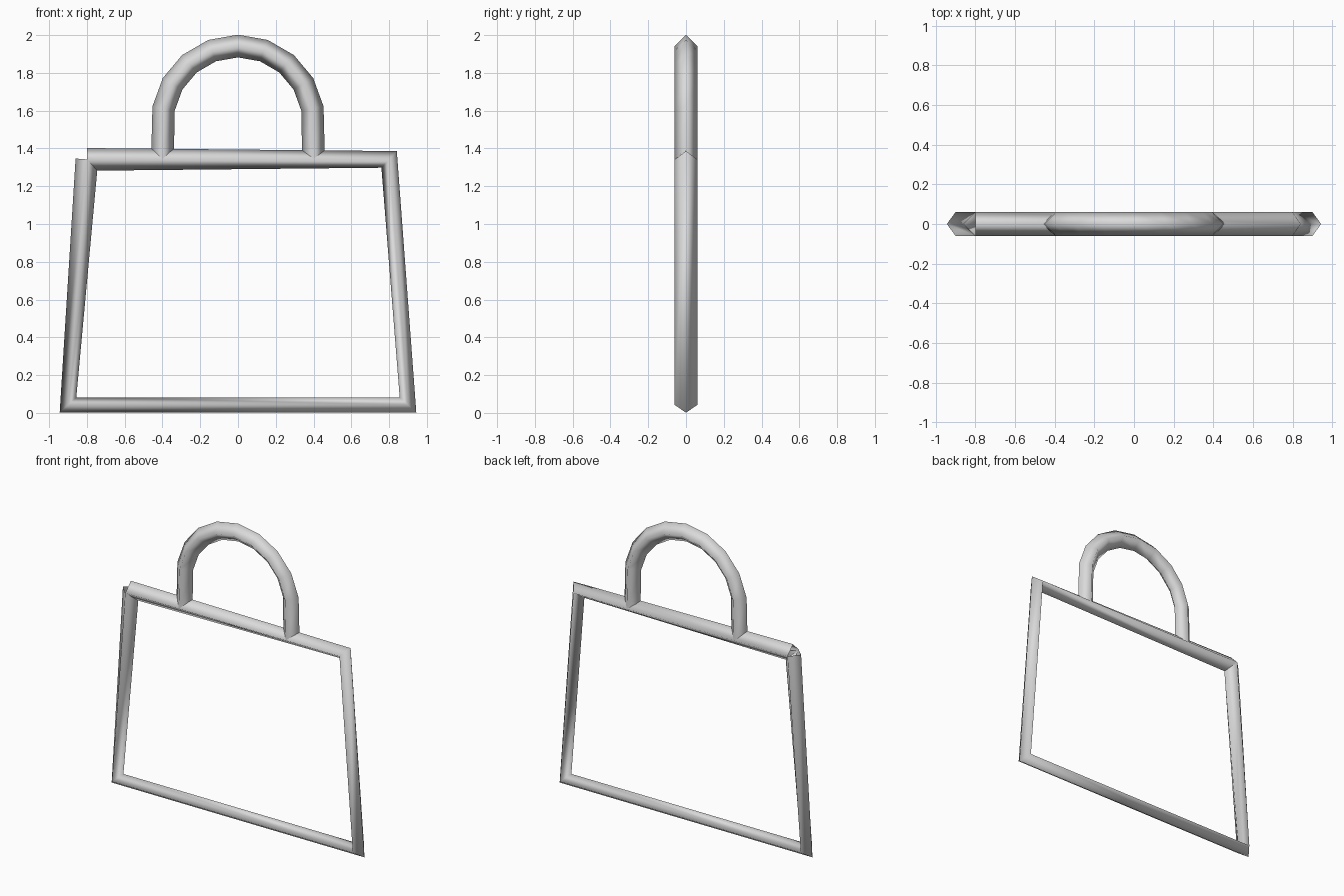
import bpy, bmesh, math
from mathutils import Vector

if "Cube" in bpy.data.objects:
    bpy.data.objects.remove(bpy.data.objects["Cube"])

R = 0.06       # tube radius
TOP = 1.342    # height of the top bar's centre line

metal = bpy.data.materials.new("light_grey")
metal.diffuse_color = (0.7, 0.7, 0.7, 1)
metal.use_nodes = True
metal.node_tree.nodes["Principled BSDF"].inputs["Base Color"].default_value = metal.diffuse_color


def tube(name, pts):
    """Sweep a four-sided section with open ends along a path in the xz plane."""
    pts = [Vector((x, 0, z)) for x, z in pts]
    bm = bmesh.new()
    rings = []
    for i, p in enumerate(pts):
        t = Vector((0, 0, 0))
        if i > 0:
            t += (p - pts[i - 1]).normalized()
        if i < len(pts) - 1:
            t += (pts[i + 1] - p).normalized()
        t.normalize()
        side = Vector((t.z, 0, -t.x))
        depth = Vector((0, 1, 0))
        rings.append([bm.verts.new(p + d * R) for d in (side, depth, -side, -depth)])
    for a, b in zip(rings, rings[1:]):
        for k in range(4):
            n = (k + 1) % 4
            f = bm.faces.new((a[k], a[n], b[n], b[k]))
            f.smooth = True
    bm.normal_update()
    # make the faces point away from the centre line
    f = bm.faces[:][0]
    if f.normal.dot(f.calc_center_median() - (pts[0] + pts[1]) / 2) < 0:
        bmesh.ops.reverse_faces(bm, faces=bm.faces[:])
    me = bpy.data.meshes.new(name)
    bm.to_mesh(me)
    bm.free()
    me.materials.append(metal)
    ob = bpy.data.objects.new(name, me)
    bpy.context.collection.objects.link(ob)
    return ob


# bag outline: starts and ends, unjoined, at the top left corner
tube("bag_frame", [(-0.8, TOP), (-0.9, 0.042), (0.9, 0.042), (0.8, TOP), (-0.8, TOP)])

# arched handle on two short posts
arc = [(-0.4 * math.cos(math.radians(a)), 1.542 + 0.4 * math.sin(math.radians(a)))
       for a in range(10, 171, 20)]
tube("handle", [(-0.4, TOP)] + arc + [(0.4, TOP)])
